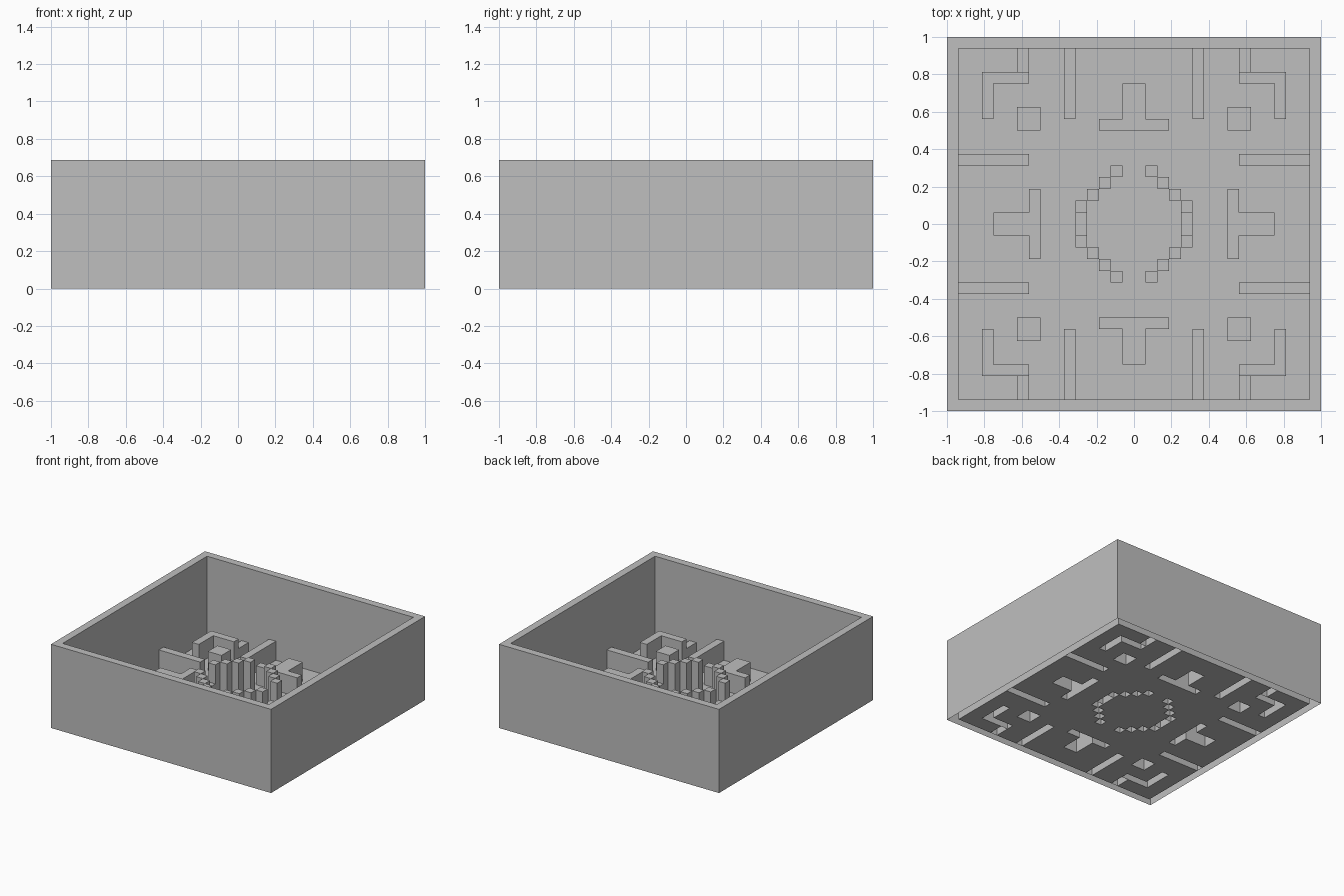
import bpy
import bmesh

cube = bpy.data.objects.get("Cube")
if cube:
    bpy.data.objects.remove(cube, do_unlink=True)

HALF = 16            # grid cells from the centre to the outside
CELL = 1 / HALF

stone = bpy.data.materials.new("grey stone")
stone.use_nodes = True
GREY = (0.52, 0.52, 0.52, 1)
stone.diffuse_color = GREY
stone.node_tree.nodes["Principled BSDF"].inputs["Base Color"].default_value = GREY


def rect(x0, x1, y0, y1):
    """Grid cells of a block, both ends included."""
    return {(i, j) for i in range(x0, x1 + 1) for j in range(y0, y1 + 1)}


def swap(cells):
    return {(j, i) for i, j in cells}


def flip(cells, fx, fy):
    """Mirror cells across the centre lines."""
    return {(-1 - i if fx else i, -1 - j if fy else j) for i, j in cells}


def four(cells):
    return set().union(*(flip(cells, fx, fy) for fx in (0, 1) for fy in (0, 1)))


def shell(name, cells, height):
    """Open-bottomed block standing on the given cells; flat if height is 0."""
    bm = bmesh.new()

    def quad(points):
        bm.faces.new([bm.verts.new((x * CELL, y * CELL, z)) for x, y, z in points])

    for i, j in sorted(cells):
        ring = [(i, j), (i + 1, j), (i + 1, j + 1), (i, j + 1)]
        quad([(x, y, height) for x, y in ring])
        if not height:
            continue
        beside = [(i, j - 1), (i + 1, j), (i, j + 1), (i - 1, j)]
        for k, other in enumerate(beside):
            if other not in cells:
                a, b = ring[k], ring[(k + 1) % 4]
                quad([(*a, 0), (*b, 0), (*b, height), (*a, height)])
    bmesh.ops.remove_doubles(bm, verts=bm.verts, dist=CELL / 100)
    mesh = bpy.data.meshes.new(name)
    bm.to_mesh(mesh)
    bm.free()
    mesh.materials.append(stone)
    obj = bpy.data.objects.new(name, mesh)
    bpy.context.collection.objects.link(obj)
    used.update(cells)


used = set()
LOW, MID, TALL, OUTER = 1.25 * CELL, 2.5 * CELL, 5 * CELL, 11 * CELL
everything = rect(-HALF, HALF - 1, -HALF, HALF - 1)

# Outer wall
shell("outer_wall", everything - rect(1 - HALF, HALF - 2, 1 - HALF, HALF - 2), OUTER)

# Corner pieces, repeated in each quarter
corner = rect(9, 12, 12, 12) | rect(12, 12, 9, 12)
spur = rect(5, 5, 9, 14)
quarter_parts = {
    "corner_wall": (corner, MID),
    "corner_link": (rect(9, 9, 13, 14), LOW),
    "square_block": (rect(8, 9, 8, 9), MID),
    "end_spur_wall": (spur, MID),
    "side_spur_wall": (swap(spur), MID),
}
for name, (cells, height) in quarter_parts.items():
    for fy, end in enumerate(("back", "front")):
        for fx, side in enumerate(("left", "right")):
            shell(f"{name}_{end}_{side}", flip(cells, fx, fy), height)

# T-shaped walls, one facing each side
tee = rect(-3, 2, 8, 8) | rect(-1, 0, 9, 11)
shell("tee_wall_back", tee, MID)
shell("tee_wall_front", flip(tee, 0, 1), MID)
shell("tee_wall_left", swap(tee), MID)
shell("tee_wall_right", flip(swap(tee), 1, 0), MID)

# Central ring of columns with low sills at its two sides
for n in range(1, 5):
    for cell in sorted(four({(n, 5 - n)})):
        shell("ring_column", {cell}, TALL)
sill = rect(4, 4, -1, 0)
shell("ring_sill_left", sill, MID)
shell("ring_sill_right", flip(sill, 1, 0), MID)

# Floor fills whatever is left open
shell("floor", everything - used, 0)
